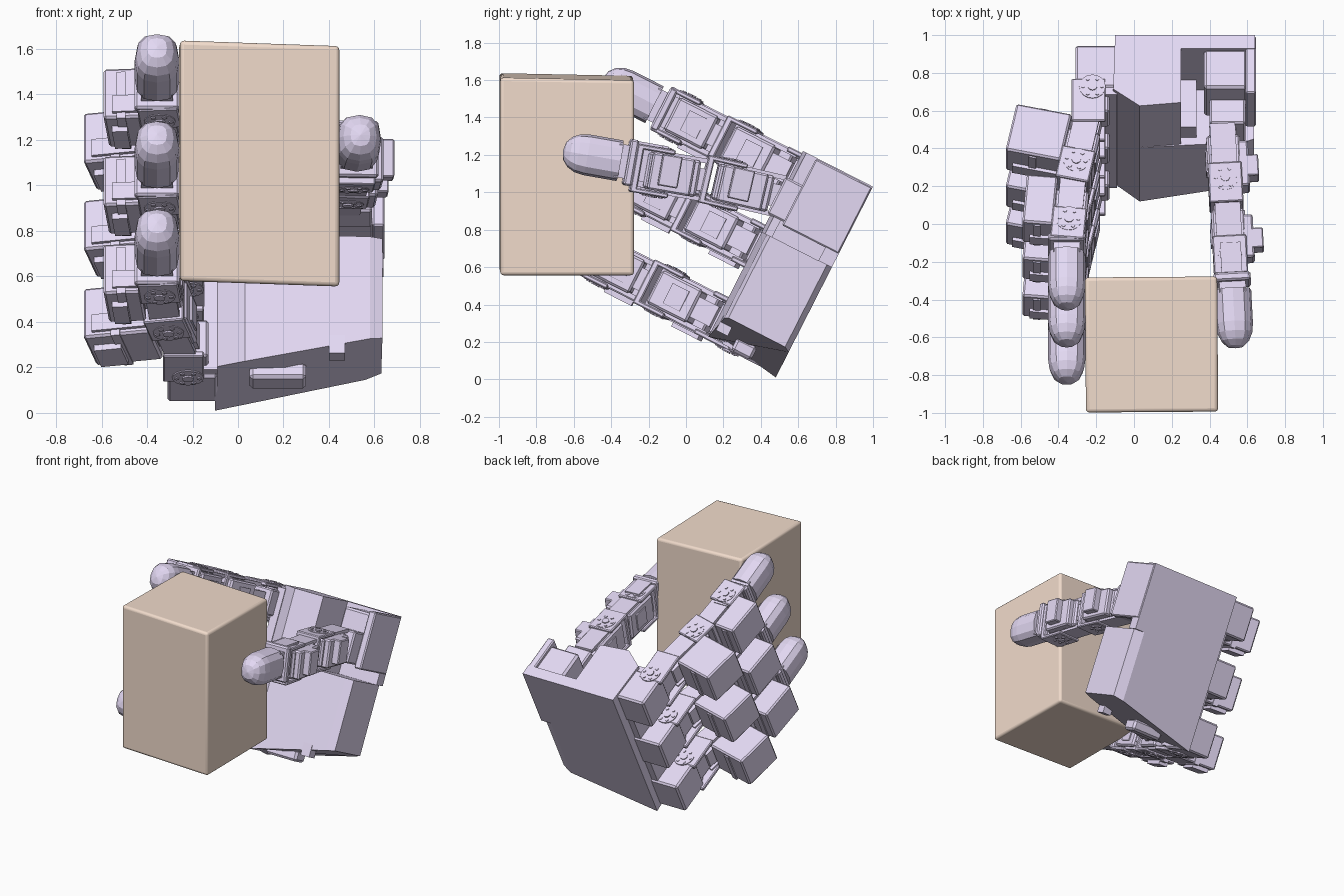
import bpy, bmesh
from math import sin, cos, pi, radians
from mathutils import Matrix, Vector

if "Cube" in bpy.data.objects:
    bpy.data.objects.remove(bpy.data.objects["Cube"])


def material(name, rgb):
    m = bpy.data.materials.new(name)
    m.diffuse_color = (*rgb, 1)
    m.use_nodes = True
    m.node_tree.nodes["Principled BSDF"].inputs["Base Color"].default_value = m.diffuse_color
    return m


LILAC = material("lilac_plastic", (0.77, 0.69, 0.90))
TAN = material("tan_card", (0.88, 0.71, 0.60))


def rot(deg, axis):
    return Matrix.Rotation(radians(deg), 4, axis)


# Hand frame: x = across, d = reach of the fingers (-y), u = up along the palm
HAND = Matrix.Translation((0, 0.48, 0.01)) @ rot(-27, 'X')


def place(x, d, u, yaw=0):
    return HAND @ Matrix.Translation((x, -d, u)) @ rot(yaw, 'Z')


def box(bm, x0, x1, d0, d1, u0, u1, bevel=0.0):
    """Box given by its extents in x, d and u."""
    size = Matrix.Diagonal((x1 - x0, d1 - d0, u1 - u0, 1))
    mid = Matrix.Translation(((x0 + x1) / 2, -(d0 + d1) / 2, (u0 + u1) / 2))
    vs = bmesh.ops.create_cube(bm, size=1, matrix=mid @ size)["verts"]
    if bevel:
        es = list({e for v in vs for e in v.link_edges})
        bmesh.ops.bevel(bm, geom=es, offset=bevel, segments=1, affect='EDGES')


def disc(bm, x, d, r, half, n=16):
    bmesh.ops.create_cone(bm, cap_ends=True, segments=n, radius1=r, radius2=r, depth=half * 2,
                          matrix=Matrix.Translation((x, -d, 0)))


def joint_disc(bm, x, d):
    """Round joint plate with a ring of screws, showing on both sides."""
    disc(bm, x, d, 0.07, 0.133)
    disc(bm, x, d, 0.025, 0.14, 10)
    for i in range(6):
        disc(bm, x + 0.05 * cos(i * pi / 3), d + 0.05 * sin(i * pi / 3), 0.011, 0.138, 6)


def prism(bm, poly, bottom, top):
    """Outline in (x, d) raised along u, with a bottom height that depends on x."""
    lo = [bm.verts.new((x, -d, bottom(x))) for x, d in poly]
    hi = [bm.verts.new((x, -d, top)) for x, d in poly]
    n = len(poly)
    bm.faces.new(lo)
    bm.faces.new(hi)
    for i in range(n):
        j = (i + 1) % n
        bm.faces.new((lo[i], lo[j], hi[j], hi[i]))


def finish(name, bm, matrix, mat=LILAC):
    bmesh.ops.recalc_face_normals(bm, faces=bm.faces)
    me = bpy.data.meshes.new(name)
    bm.to_mesh(me)
    bm.free()
    me.materials.append(mat)
    ob = bpy.data.objects.new(name, me)
    ob.matrix_world = matrix
    bpy.context.collection.objects.link(ob)
    return ob


def joint_unit(name, matrix, half, side, reach, case=None, back=0.06):
    """Motor block with a U bracket, joint discs and a case sticking out sideways."""
    bm = bmesh.new()
    w = 0.09
    box(bm, -w, w, -half, half - 0.045, -0.098, 0.098, 0.012)
    # bracket: two cheeks, front bridge and rear fork
    for s in (-1, 1):
        box(bm, -w, w, -0.02, half + 0.01, *sorted((s * 0.105, s * 0.13)), 0.006)
        box(bm, -w * 0.75, w * 0.75, -half - back, 0.0, *sorted((s * 0.09, s * 0.115)))
    box(bm, -w, w, half - 0.015, half + 0.02, -0.13, 0.13, 0.006)
    box(bm, -w * 0.8, w * 0.8, -half - back, -half, -0.06, 0.06)
    box(bm, -w - 0.008, w + 0.008, -half * 0.6, half * 0.1, -0.06, 0.06)
    joint_disc(bm, 0, half * 0.35)
    if case:
        # large side case with a rim, an end step and lugs
        d0, d1 = case
        box(bm, *sorted((side * w * 0.9, side * reach)), d0, d1, -0.122, 0.122, 0.01)
        mid = side * (w + reach) / 2
        box(bm, mid - 0.02, mid + 0.02, d0 - 0.008, d1 + 0.008, -0.128, 0.1)
        box(bm, *sorted((side * w, side * (reach - 0.04))), d1, d1 + 0.018, -0.1, -0.02)
        box(bm, *sorted((side * reach * 0.6, side * (reach - 0.03))), d0 + 0.04, d1 - 0.08, -0.15, -0.1)
    else:
        # small side lug
        box(bm, *sorted((side * w * 0.8, side * (reach - 0.05))), -half * 0.8, half * 0.6, -0.1, 0.1, 0.01)
        box(bm, *sorted((side * w * 0.8, side * reach)), -half * 0.35, half * 0.3, -0.07, 0.1, 0.006)
    return finish(name, bm, matrix)


def fingertip(name, matrix, length=0.36, rx=0.098, ru=0.11):
    """Blunt faceted capsule pointing along d, with its fork at the rear."""
    bm = bmesh.new()
    bmesh.ops.create_uvsphere(bm, u_segments=12, v_segments=8, radius=1)

    def blunt(c):
        return (abs(c) ** 0.78) * (1 if c > 0 else -1)

    for v in bm.verts:
        x, y, z = v.co
        r = (x * x + y * y) ** 0.5
        if z < 0.01:
            f = 1 / r if r > 0.05 else 0
            back = length - 0.18 if z < -0.01 else 0.0
            v.co = (blunt(x * f) * rx, back, blunt(y * f) * ru)
        else:
            f = r ** 0.85 / r if r > 0.05 else 0
            v.co = (blunt(x / max(r, 0.01)) * r * f * rx, -z * 0.13, blunt(y / max(r, 0.01)) * r * f * ru)
    bmesh.ops.remove_doubles(bm, verts=bm.verts, dist=0.002)
    box(bm, -rx, rx, -length + 0.1, -length + 0.145, -0.125, 0.125, 0.01)
    box(bm, -0.07, 0.07, -length + 0.02, -length + 0.2, -0.09, 0.09)
    for s in (-1, 1):
        box(bm, -0.055, 0.055, -length - 0.06, -length + 0.1, *sorted((s * 0.085, s * 0.12)))
    return finish(name, bm, matrix)


# Palm: sloping lower body, tall left half, thin recessed plate under the thumb
def slope(x):
    return 0.23 * (x + 0.1) if x > -0.105 else 0.05


palm = bmesh.new()
prism(palm, [(-0.1, 0), (0.56, 0), (0.63, 0.03), (0.635, 0.37), (0.58, 0.39), (0.03, 0.42), (-0.11, 0.32)],
      slope, 0.66)
prism(palm, [(-0.1, 0), (0.25, 0), (0.25, 0.4), (0.03, 0.42), (-0.11, 0.32)], lambda x: 0.66, 1.145)
box(palm, 0.25, 0.64, 0, 0.08, 0.66, 1.145)
finish("palm", palm, HAND)

details = bmesh.new()
box(details, 0.4, 0.47, 0.33, 0.4, 0.08, 0.17)
box(details, 0.05, 0.3, 0.16, 0.28, 0.02, 0.1, 0.015)
box(details, -0.15, -0.09, 0.06, 0.34, 0.03, 1.12)
box(details, 0.24, 0.33, 0.08, 0.36, 0.66, 0.78)
finish("palm_mounts", details, HAND)

# Three fingers stacked along the left edge of the palm
for label, u in (("lower", 0.14), ("middle", 0.575), ("upper", 1.005)):
    base = bmesh.new()
    box(base, -0.31, -0.09, 0.05, 0.3, -0.125, 0.125, 0.012)
    box(base, -0.29, -0.13, 0.28, 0.43, -0.09, 0.09, 0.01)
    for s in (-1, 1):
        box(base, -0.33, -0.15, 0.25, 0.5, *sorted((s * 0.1, s * 0.128)), 0.006)
    joint_disc(base, -0.22, 0.3)
    finish(label + "_finger_base", base, place(0, 0, u))
    joint_unit(label + "_finger_near_link", place(-0.295, 0.685, u, -12), 0.145, -1, 0.38,
               (-0.215, 0.065), 0.12)
    joint_unit(label + "_finger_far_link", place(-0.34, 1.035, u, -5), 0.14, -1, 0.245, (-0.2, 0.085))
    fingertip(label + "_fingertip", place(-0.356, 1.42, u))

# Thumb on the right
base = bmesh.new()
box(base, 0.37, 0.6, 0.07, 0.3, 0.78, 1.12, 0.015)
box(base, 0.4, 0.59, 0.28, 0.44, 0.76, 0.98, 0.01)
box(base, 0.59, 0.645, 0.0, 0.34, 0.74, 1.14, 0.008)
finish("thumb_base", base, HAND)


def thumb(x, y, z, tilt):
    return Matrix.Translation((x, y, z)) @ rot(-tilt, 'X') @ rot(3, 'Z')


joint_unit("thumb_near_link", thumb(0.48, 0.28, 1.03, 13), 0.175, 1, 0.18)
joint_unit("thumb_far_link", thumb(0.505, -0.1, 1.1, 10), 0.165, 1, 0.18)
fingertip("thumb_tip", thumb(0.532, -0.53, 1.2, 10))

# Held carton with softened edges
bm = bmesh.new()
bmesh.ops.create_cube(bm, size=1)
for v in bm.verts:
    v.co = Vector((v.co.x * 0.70, v.co.y * 0.715, v.co.z * 1.05))
    v.co.z -= v.co.x * 0.035 + v.co.y * 0.02 * (v.co.z > 0)
carton = finish("carton", bm, Matrix.Translation((0.093, -0.638, 1.093)) @ rot(0.4, 'Z'), TAN)
bev = carton.modifiers.new("soft_edges", 'BEVEL')
bev.width = 0.018
bev.segments = 3
bpy.context.view_layer.objects.active = carton
carton.select_set(True)
bpy.ops.object.shade_smooth_by_angle(angle=radians(40))
